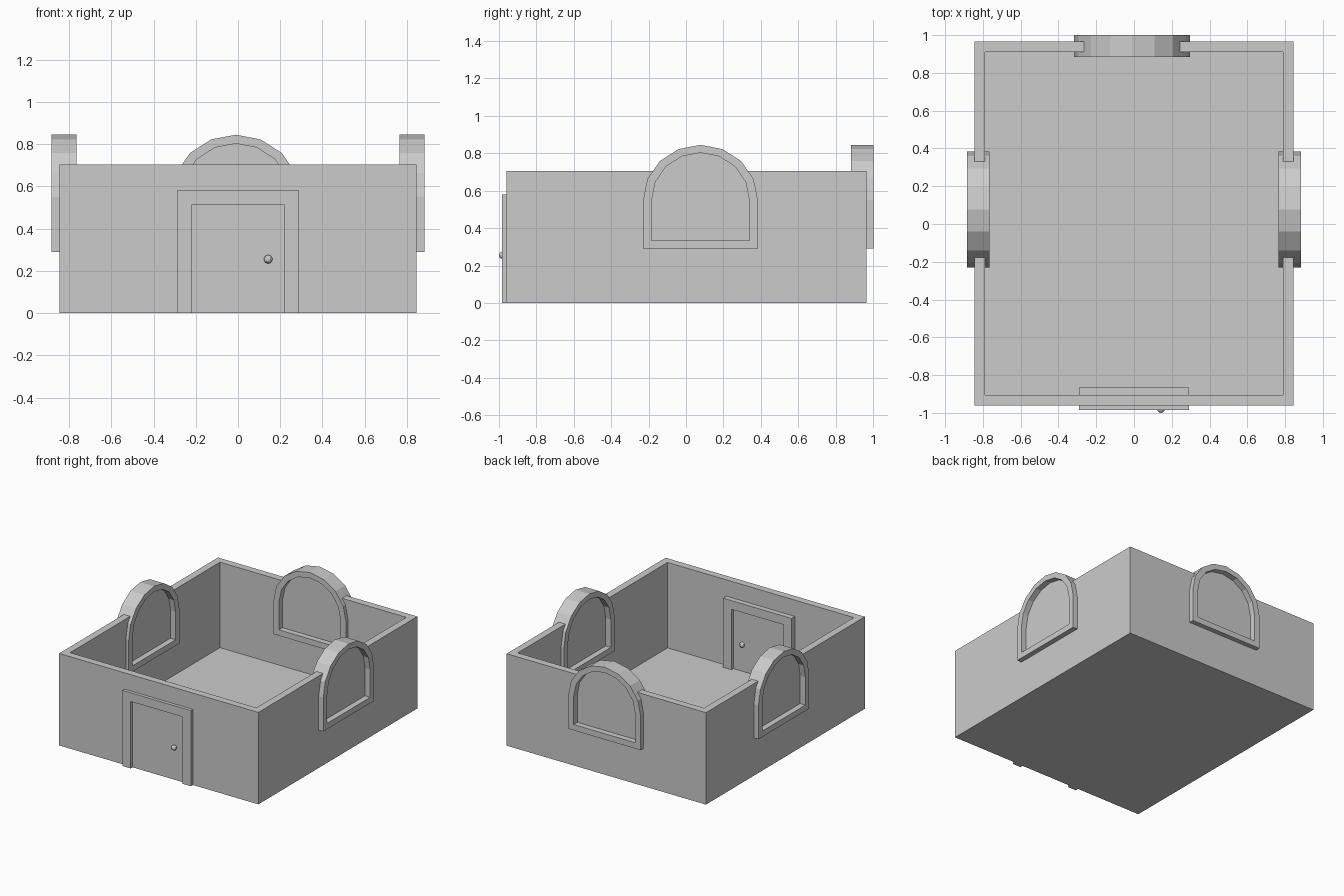
import bpy, bmesh, math
from mathutils import Vector

if "Cube" in bpy.data.objects:
    bpy.data.objects.remove(bpy.data.objects["Cube"])


def make_object(name, bm, loc=(0, 0, 0), rot=0.0):
    bmesh.ops.recalc_face_normals(bm, faces=bm.faces)
    mesh = bpy.data.meshes.new(name)
    bm.to_mesh(mesh)
    bm.free()
    obj = bpy.data.objects.new(name, mesh)
    obj.location = loc
    obj.rotation_euler.z = rot
    bpy.context.collection.objects.link(obj)
    return obj


def extrude_depth(bm, depth):
    ret = bmesh.ops.extrude_face_region(bm, geom=bm.faces[:])
    verts = [g for g in ret["geom"] if isinstance(g, bmesh.types.BMVert)]
    bmesh.ops.translate(bm, verts=verts, vec=(0, depth, 0))


def prism(name, pts, depth, loc, rot=0.0):
    """Solid from an (x, z) outline, centred on its depth."""
    bm = bmesh.new()
    bm.faces.new([bm.verts.new((x, -depth / 2, z)) for x, z in pts])
    extrude_depth(bm, depth)
    return make_object(name, bm, loc, rot)


def band(name, outer, inner, depth, loc, rot=0.0):
    """Closed frame between two matching outlines."""
    bm = bmesh.new()
    o = [bm.verts.new((x, -depth / 2, z)) for x, z in outer]
    i = [bm.verts.new((x, -depth / 2, z)) for x, z in inner]
    n = len(o)
    for k in range(n):
        j = (k + 1) % n
        bm.faces.new((o[k], o[j], i[j], i[k]))
    extrude_depth(bm, depth)
    return make_object(name, bm, loc, rot)


def box(name, lo, hi):
    lo, hi = Vector(lo), Vector(hi)
    bm = bmesh.new()
    bmesh.ops.create_cube(bm, size=1)
    bmesh.ops.scale(bm, verts=bm.verts, vec=hi - lo)
    bmesh.ops.translate(bm, verts=bm.verts, vec=(lo + hi) / 2)
    return make_object(name, bm)


def arch(half, bottom, top, spring=0.55, segs=8):
    pts = [(-half, bottom), (half, bottom)]
    for k in range(segs + 1):
        a = math.pi * k / segs
        pts.append((half * math.cos(a), spring + (top - spring) * math.sin(a)))
    return pts


def cut(target, cutter):
    cutter.hide_render = True
    mod = target.modifiers.new("cut", "BOOLEAN")
    mod.object = cutter
    mod.solver = "EXACT"
    bpy.context.view_layer.objects.active = target
    bpy.ops.object.modifier_apply(modifier=mod.name)
    bpy.data.objects.remove(cutter)


# Open-topped room with floor
room = box("room_walls", (-0.845, -0.96, 0), (0.845, 0.965, 0.705))
cut(room, box("room_cutter", (-0.79, -0.905, 0.05), (0.79, 0.91, 1)))

# Arched windows: frame, pane and wall opening
outer = arch(0.307, 0.29, 0.845)
middle = arch(0.285, 0.31, 0.825)
inner = arch(0.261, 0.335, 0.803)
windows = [
    ("right", (0.825, 0.0775, 0), math.pi / 2),
    ("left", (-0.825, 0.0775, 0), math.pi / 2),
    ("back", (-0.01, 0.9425, 0), 0.0),
]
for side, loc, rot in windows:
    cutter = prism("window_cutter", middle, 0.2, loc, rot)
    bpy.context.view_layer.update()
    cut(room, cutter)
    band(side + "_window_frame", outer, inner, 0.118, loc, rot)
    prism(side + "_window_pane", middle, 0.03, loc, rot)

# Doorway, door frame and door
cut(room, box("door_cutter", (-0.25, -1.1, -0.1), (0.25, -0.9, 0.55)))
door_outline = [(-0.29, 0), (-0.29, 0.58), (0.29, 0.58), (0.29, 0),
                (0.22, 0), (0.22, 0.513), (-0.22, 0.513), (-0.22, 0)]
prism("door_frame", door_outline, 0.12, (0, -0.925, 0))
box("door", (-0.22, -0.962, 0), (0.22, -0.888, 0.513))

# Door knobs on both faces
for name, y in (("outer_knob", -0.98), ("inner_knob", -0.885)):
    bm = bmesh.new()
    bmesh.ops.create_uvsphere(bm, u_segments=12, v_segments=8, radius=0.02)
    make_object(name, bm, (0.143, y, 0.255))
